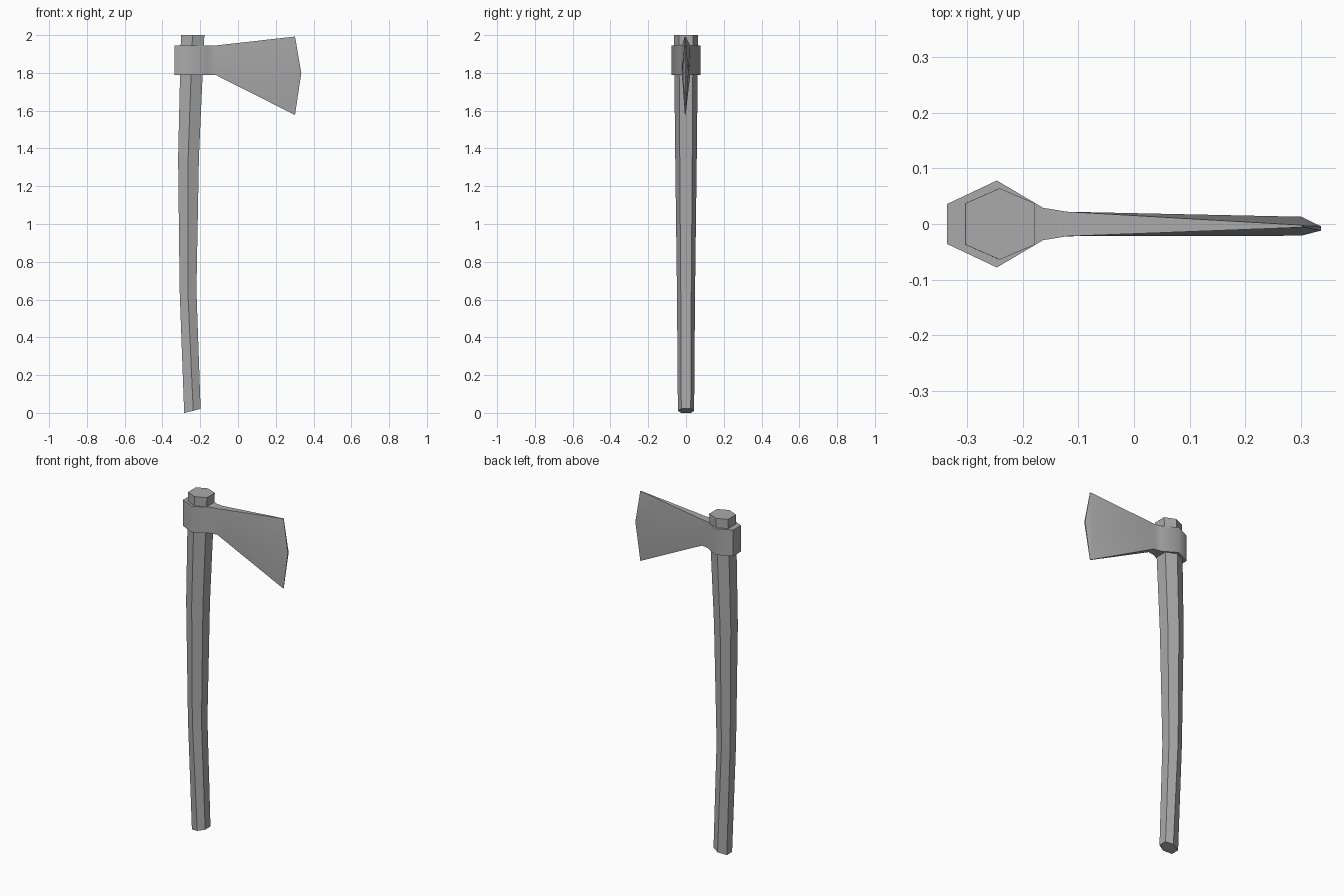
import bpy, bmesh, math

cube = bpy.data.objects.get("Cube")
if cube:
    bpy.data.objects.remove(cube)

grey = bpy.data.materials.new("plain_grey")
grey.use_nodes = True
colour = (0.4, 0.4, 0.4, 1)
grey.diffuse_color = colour
grey.node_tree.nodes["Principled BSDF"].inputs["Base Color"].default_value = colour


def loft(name, rings, smooth_angle=None):
    """Skin a row of matching closed rings and cap both ends."""
    bm = bmesh.new()
    loops = [[bm.verts.new(p) for p in ring] for ring in rings]
    n = len(loops[0])
    for a, b in zip(loops, loops[1:]):
        for i in range(n):
            j = (i + 1) % n
            bm.faces.new((a[i], a[j], b[j], b[i]))
    bm.faces.new(loops[0])
    bm.faces.new(loops[-1])
    bmesh.ops.recalc_face_normals(bm, faces=bm.faces)
    mesh = bpy.data.meshes.new(name)
    bm.to_mesh(mesh)
    bm.free()
    mesh.materials.append(grey)
    obj = bpy.data.objects.new(name, mesh)
    bpy.context.collection.objects.link(obj)
    if smooth_angle:
        bpy.ops.object.select_all(action='DESELECT')
        obj.select_set(True)
        bpy.context.view_layer.objects.active = obj
        bpy.ops.object.shade_smooth_by_angle(angle=math.radians(smooth_angle))
    return obj


# Bent six-sided handle: left x, middle x, right x, half depth, left z, right z
def handle_ring(left, mid, right, depth, z_left, z_right):
    c = depth * 0.58
    z_mid = (z_left + z_right) / 2
    return [(left, -c, z_left), (mid, -depth, z_mid), (right, -c, z_right),
            (right, c, z_right), (mid, depth, z_mid), (left, c, z_left)]


loft("handle", [handle_ring(*r) for r in (
    (-0.285, -0.237, -0.198, 0.043, 0.0, 0.022),
    (-0.309, -0.266, -0.220, 0.048, 0.65, 0.65),
    (-0.317, -0.264, -0.207, 0.057, 1.35, 1.35),
    (-0.302, -0.241, -0.178, 0.064, 2.0, 2.0))])

# Axe head: collar, neck and blade as sections along x.
# Each section: x, centre y, half depth at rim, half depth at middle, bottom, middle, top
def head_ring(x, y, rim, belly, low, mid, high):
    return [(x, y - rim, low), (x, y - belly, mid), (x, y - rim, high),
            (x, y + rim, high), (x, y + belly, mid), (x, y + rim, low)]


LOW, MID, HIGH = 1.79, 1.868, 1.945
head = [head_ring(x, 0, d, d, LOW, MID, HIGH) for x, d in
        ((-0.335, 0.036), (-0.246, 0.078), (-0.163, 0.029), (-0.12, 0.022))]
head.append(head_ring(0.3, -0.004, 0.002, 0.017, 1.578, 1.8, 1.992))

# Cutting edge bows forward at mid height and meets the blade's corners
edge = head_ring(0.302, -0.004, 0.001, 0.004, 1.578, 1.8, 1.992)
for i in (1, 4):
    edge[i] = (0.335, edge[i][1] - 0.004, edge[i][2])
head.append(edge)
loft("axe_head", head, 62)
